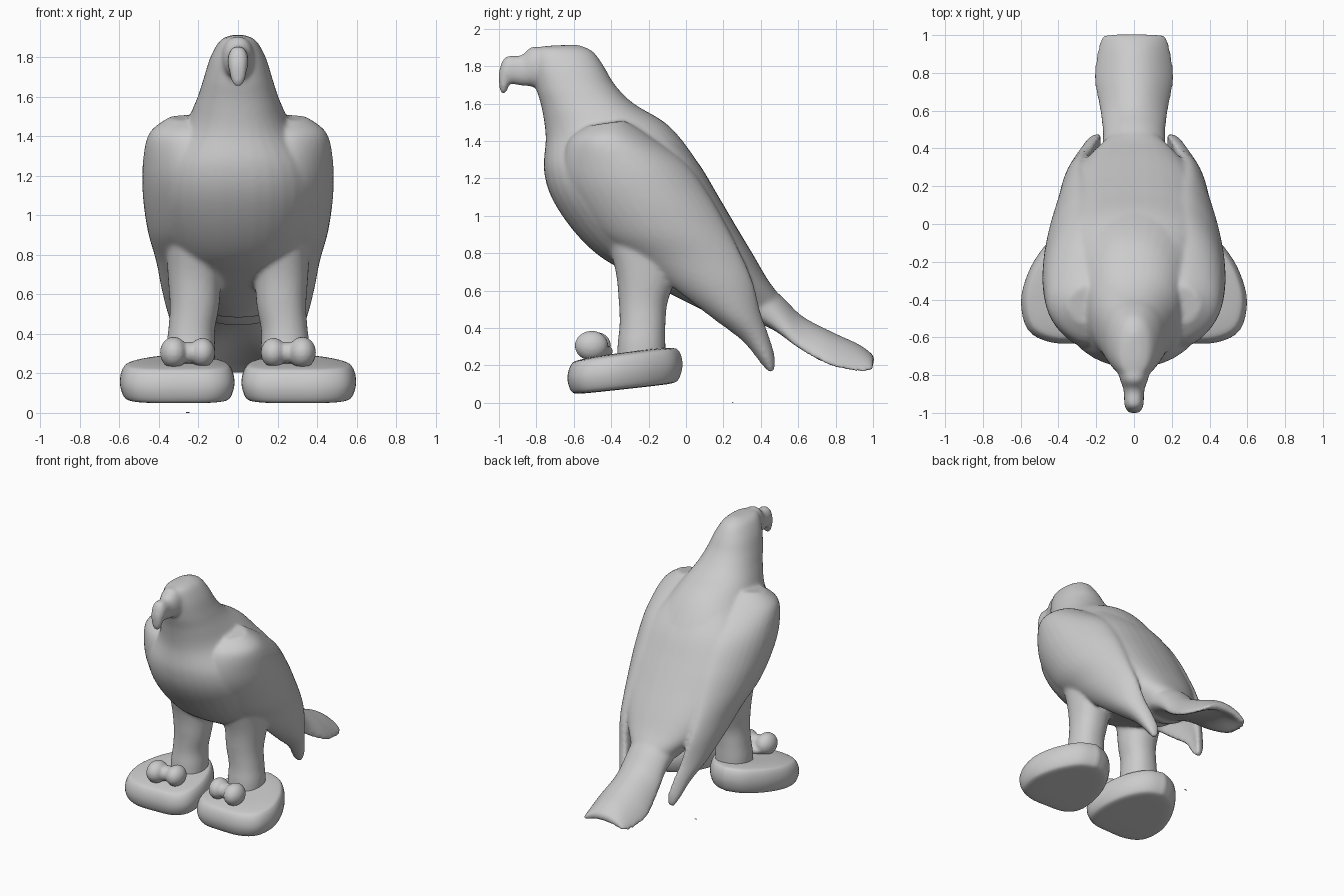
import bpy, bmesh, math
from mathutils import Vector


def spline(rows, steps):
    """Smoothly interpolate rows of numbers (Catmull-Rom)."""
    n, out = len(rows), []
    for i in range(n - 1):
        a, b, c, d = rows[max(i - 1, 0)], rows[i], rows[i + 1], rows[min(i + 2, n - 1)]
        for k in range(steps):
            t = k / steps
            out.append([0.5 * (2*q + (r - p)*t + (2*p - 5*q + 4*r - s)*t*t + (3*q - p - 3*r + s)*t**3)
                        for p, q, r, s in zip(a, b, c, d)])
    return out + [list(rows[-1])]


def skin(bm, rings):
    """Closed skin over rings of points."""
    loops = [[bm.verts.new(p) for p in r] for r in rings]
    faces = []
    for a, b in zip(loops, loops[1:]):
        for i in range(len(a)):
            j = (i + 1) % len(a)
            faces.append(bm.faces.new((a[i], a[j], b[j], b[i])))
    faces += [bm.faces.new(loops[0]), bm.faces.new(loops[-1])]
    bmesh.ops.recalc_face_normals(bm, faces=faces)


def loft(bm, rows, side=1, power=2.2, curl=0, n=36):
    """Rows: front y, front z, back y, back z, half width, centre x, sag."""
    rings = []
    for fy, fz, by, bz, w, cx, sag in spline(rows, 5):
        ring = []
        for i in range(n):
            t = 2 * math.pi * i / n
            c, s = [math.copysign(abs(v) ** (2 / power), v) for v in (math.cos(t), math.sin(t))]
            ring.append((side * (cx + w * (s - curl * c * c)), (fy + by) / 2 + c * (by - fy) / 2,
                         (fz + bz) / 2 + c * (bz - fz) / 2 - sag * s * s))
        rings.append(ring)
    skin(bm, rings)


def ball(bm, centre, radii):
    vs = bmesh.ops.create_uvsphere(bm, u_segments=24, v_segments=16, radius=1)["verts"]
    for v in vs:
        v.co = Vector(centre) + Vector(a * b for a, b in zip(v.co, radii))


def finish(name, bm, voxel=0, smooth=0):
    me = bpy.data.meshes.new(name)
    bm.to_mesh(me)
    bm.free()
    ob = bpy.data.objects.new(name, me)
    bpy.context.collection.objects.link(ob)
    me.polygons.foreach_set("use_smooth", [True] * len(me.polygons))
    if voxel:
        m = ob.modifiers.new("fuse", "REMESH")
        m.mode, m.voxel_size, m.use_smooth_shade = "VOXEL", voxel, True
    if smooth:
        m = ob.modifiers.new("soften", "SMOOTH")
        m.factor, m.iterations = 0.5, smooth
    return ob


def mid(rows):
    return [r + (0, 0) for r in rows]


bird = bmesh.new()

# head, neck and torso
loft(bird, mid([
    (-0.72, 1.91, -0.58, 1.915, 0.03), (-0.81, 1.89, -0.50, 1.88, 0.09),
    (-0.82, 1.80, -0.44, 1.80, 0.14), (-0.80, 1.68, -0.38, 1.70, 0.175),
    (-0.77, 1.57, -0.28, 1.60, 0.21), (-0.75, 1.42, -0.09, 1.48, 0.275),
    (-0.76, 1.25, 0.06, 1.29, 0.40), (-0.72, 1.10, 0.16, 1.11, 0.43),
    (-0.61, 0.93, 0.26, 0.94, 0.41), (-0.47, 0.79, 0.35, 0.80, 0.365),
    (-0.30, 0.69, 0.43, 0.67, 0.30), (-0.08, 0.58, 0.48, 0.60, 0.22),
    (0.12, 0.48, 0.50, 0.57, 0.17)]))

# broad mantle joining the back to the wings
loft(bird, mid([
    (-0.38, 1.42, -0.10, 1.47, 0.22), (-0.40, 1.25, 0.06, 1.29, 0.36),
    (-0.32, 1.08, 0.17, 1.11, 0.40), (-0.20, 0.90, 0.27, 0.94, 0.385),
    (-0.05, 0.73, 0.36, 0.79, 0.345), (0.08, 0.58, 0.43, 0.67, 0.28),
    (0.18, 0.49, 0.49, 0.58, 0.20), (0.28, 0.44, 0.50, 0.55, 0.16)]), power=2.3)

# hooked beak
loft(bird, mid([
    (-0.72, 1.66, -0.72, 1.89, 0.10), (-0.82, 1.69, -0.82, 1.905, 0.075),
    (-0.88, 1.695, -0.88, 1.858, 0.055), (-0.93, 1.705, -0.965, 1.85, 0.052),
    (-0.945, 1.70, -1.0, 1.77, 0.045), (-0.955, 1.67, -0.998, 1.69, 0.035),
    (-0.97, 1.652, -0.99, 1.655, 0.015)]))

# arched tail
loft(bird, [
    (0.15, 0.50, 0.30, 0.74, 0.19, 0, 0), (0.40, 0.42, 0.50, 0.58, 0.165, 0, 0.03),
    (0.58, 0.34, 0.62, 0.465, 0.18, 0, 0.09), (0.75, 0.28, 0.78, 0.38, 0.21, 0, 0.12),
    (0.90, 0.24, 0.92, 0.315, 0.195, 0, 0.105), (0.975, 0.205, 0.99, 0.265, 0.175, 0, 0.06),
    (0.995, 0.205, 1.007, 0.24, 0.155, 0, 0.04)])

for side in (1, -1):
    # folded wing, curling inwards at both edges
    loft(bird, [
        (-0.53, 1.48, -0.33, 1.51, 0.05, 0.30, 0), (-0.63, 1.40, -0.20, 1.43, 0.115, 0.335, 0),
        (-0.65, 1.25, 0.00, 1.28, 0.125, 0.357, 0), (-0.60, 1.10, 0.13, 1.10, 0.12, 0.362, 0),
        (-0.45, 0.90, 0.22, 0.94, 0.10, 0.357, 0), (-0.25, 0.76, 0.30, 0.78, 0.07, 0.345, 0),
        (-0.05, 0.60, 0.36, 0.64, 0.06, 0.325, 0), (0.13, 0.46, 0.40, 0.48, 0.055, 0.29, 0),
        (0.30, 0.33, 0.44, 0.37, 0.042, 0.25, 0), (0.40, 0.21, 0.475, 0.25, 0.035, 0.215, 0),
        (0.44, 0.165, 0.475, 0.17, 0.02, 0.20, 0)], side, curl=0.8)
    # leg
    loft(bird, [
        (-0.45, 0.95, 0.0, 0.92, 0.15, 0.22, 0), (-0.38, 0.72, -0.06, 0.66, 0.135, 0.22, 0),
        (-0.36, 0.55, -0.10, 0.53, 0.125, 0.22, 0), (-0.355, 0.42, -0.11, 0.42, 0.118, 0.235, 0),
        (-0.365, 0.32, -0.11, 0.32, 0.125, 0.24, 0), (-0.37, 0.22, -0.11, 0.22, 0.125, 0.24, 0)], side)
finish("bird", bird, 0.012, 9)

# slippers: footprint outline stacked with rounded edges, toe tilted down
outline = [(.30, -.02), (.41, -.06), (.49, -.14), (.56, -.26), (.597, -.41), (.56, -.56), (.44, -.625),
           (.27, -.63), (.12, -.615), (.035, -.54), (.02, -.40), (.055, -.24), (.12, -.12), (.20, -.05)]
foot = spline(outline + outline[:1], 4)[:-1]
levels = [(0.02, 0), (0.5, 0.0), (0.83, 0.02), (0.94, 0.12), (1.0, 0.42), (0.99, 0.7),
          (0.93, 0.92), (0.83, 1.0), (0.5, 1.05), (0.02, 1.05)]
for side, word in ((1, "left"), (-1, "right")):
    bm = bmesh.new()
    rings = []
    for s, h in spline(levels, 3):
        ring = []
        for x, y in foot:
            px, py = 0.31 + (x - 0.31) * s, -0.33 + (y + 0.33) * s
            low = 0.04 + (py + 0.63) * 0.11
            high = 0.22 + (py + 0.63) * 0.13
            ring.append((side * px, py, low + (high - low) * h))
        rings.append(ring)
    skin(bm, rings)
    finish(word + "_slipper", bm)

    # bow on the toe
    bm = bmesh.new()
    ball(bm, (side * 0.325, -0.505, 0.305), (0.07, 0.09, 0.08))
    ball(bm, (side * 0.18, -0.485, 0.305), (0.065, 0.085, 0.075))
    ball(bm, (side * 0.25, -0.49, 0.305), (0.06, 0.06, 0.055))
    ball(bm, (side * 0.25, -0.44, 0.275), (0.09, 0.05, 0.035))
    finish(word + "_bow", bm, 0.01, 4)

# tiny loose flake on the floor
bm = bmesh.new()
ball(bm, (-0.255, 0.25, 0.002), (0.012, 0.004, 0.002))
finish("floor_flake", bm)
